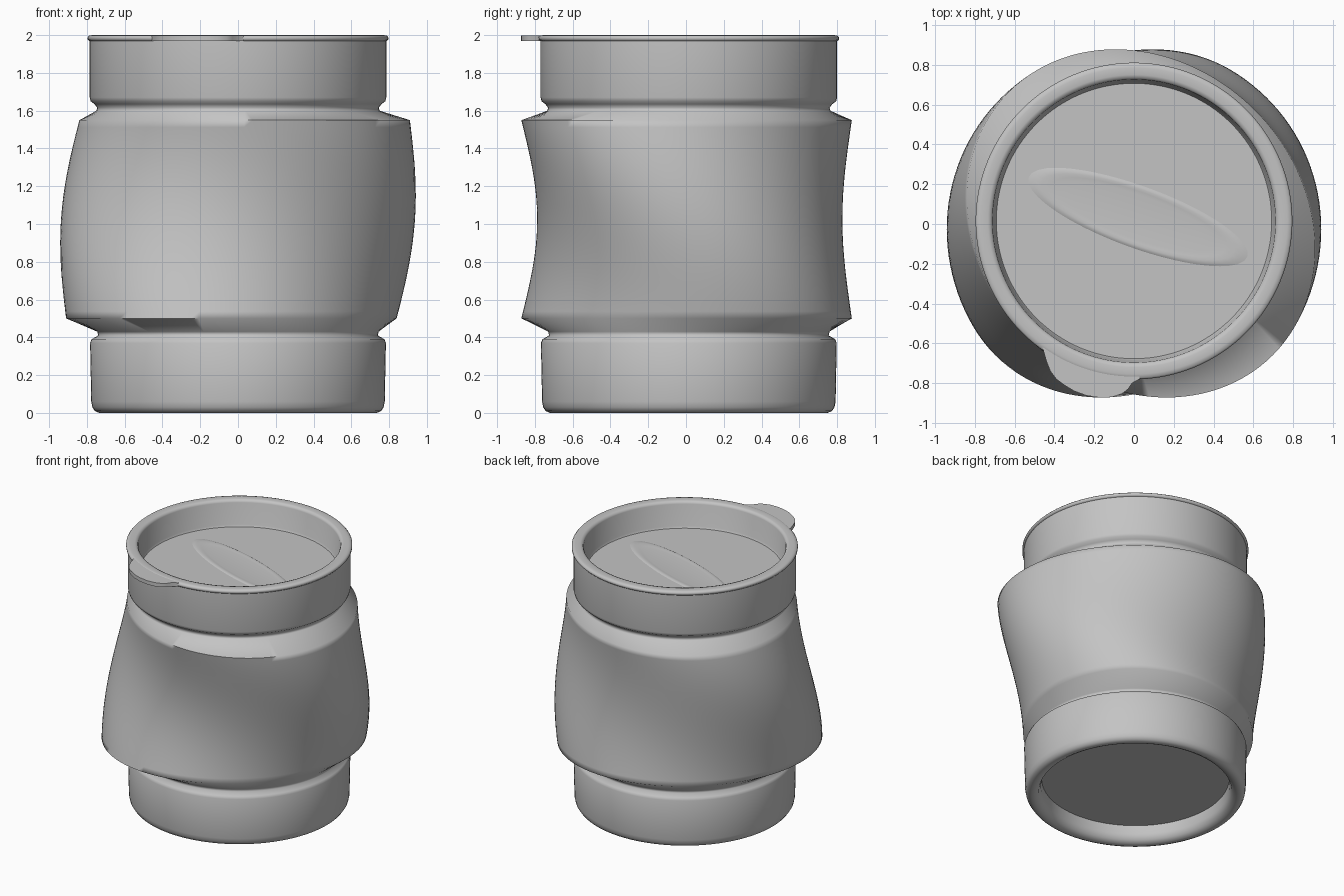
import bpy, bmesh
from math import sin, cos, pi, radians
from mathutils import Vector

cube = bpy.data.objects.get("Cube")
if cube:
    bpy.data.objects.remove(cube, do_unlink=True)

SEG = 128
AXIS_Y = 0.015

grey = bpy.data.materials.new("plain_grey")
grey.use_nodes = True
colour = (0.55, 0.55, 0.55, 1)
grey.diffuse_color = colour
grey.node_tree.nodes["Principled BSDF"].inputs["Base Color"].default_value = colour


def finish(name, bm, angle):
    """Turn a bmesh into a smooth shaded object."""
    bmesh.ops.recalc_face_normals(bm, faces=bm.faces)
    mesh = bpy.data.meshes.new(name)
    bm.to_mesh(mesh)
    bm.free()
    mesh.materials.append(grey)
    obj = bpy.data.objects.new(name, mesh)
    bpy.context.collection.objects.link(obj)
    bpy.ops.object.select_all(action='DESELECT')
    obj.select_set(True)
    bpy.context.view_layer.objects.active = obj
    bpy.ops.object.shade_smooth_by_angle(angle=radians(angle))


def ellipse(a, b, turn, centre):
    """Ring of points, evenly spaced by direction so that neighbours line up."""
    pts = []
    for i in range(SEG):
        t = 2 * pi * i / SEG
        u = t - turn
        r = a * b / ((b * cos(u)) ** 2 + (a * sin(u)) ** 2) ** 0.5
        pts.append(centre + Vector((r * cos(t), r * sin(t), 0)))
    return pts


def circles(profile):
    """Round rings from (radius, height) pairs."""
    return [ellipse(r, r, 0, Vector((0, AXIS_Y, z))) for r, z in profile]


def loft(name, rings, cap, angle):
    """Skin a stack of rings and close the ring with index cap."""
    bm = bmesh.new()
    loops = [[bm.verts.new(p) for p in ring] for ring in rings]
    for lo, hi in zip(loops, loops[1:]):
        for i in range(SEG):
            j = (i + 1) % SEG
            bm.faces.new((lo[i], lo[j], hi[j], hi[i]))
    bm.faces.new(loops[cap])
    finish(name, bm, angle)


# Jar, open at the top: recessed underside, foot, collar, twisted oval body, neck
foot = [(0.64, 0.125), (0.66, 0.125), (0.665, 0.06), (0.68, 0.02), (0.71, 0.004),
        (0.735, 0.0), (0.758, 0.01), (0.771, 0.03), (0.777, 0.06), (0.783, 0.37),
        (0.775, 0.39), (0.74, 0.41), (0.745, 0.43)]
neck = [(0.75, 1.6), (0.745, 1.615), (0.76, 1.635), (0.78, 1.65), (0.785, 1.67), (0.785, 1.97)]

body = []
LOW, HIGH, STEPS = 0.5, 1.55, 28
for k in range(STEPS + 1):
    f = k / STEPS
    centre = Vector((0.07 * (f - 0.5), AXIS_Y - 0.012 + 0.017 * sin(pi * f),
                     LOW + (HIGH - LOW) * f))
    body.append(ellipse(0.937, 0.808, radians(45 - 90 * f), centre))

loft("twisted_jar", circles(foot) + body + circles(neck), 0, 80)

# Lid: flat rim with a rounded edge, steep wall and deep centre panel
PANEL = 1.8
lid = [(0.78, 1.967), (0.787, 1.968), (0.796, 1.977), (0.796, 1.988), (0.788, 1.997),
       (0.77, 2.0), (0.735, 2.0), (0.718, 1.995), (0.711, 1.98), (0.7, PANEL + 0.015),
       (0.692, PANEL), (0.67, PANEL)]
loft("sunken_lid", circles(lid), -1, 50)

# Pull tab: rounded tongue that overlaps the rim
outline = [(-0.46, -0.62), (-0.44, -0.69), (-0.42, -0.74), (-0.39, -0.78), (-0.35, -0.81),
           (-0.3, -0.84), (-0.24, -0.862), (-0.17, -0.873), (-0.11, -0.87), (-0.06, -0.853),
           (-0.03, -0.83), (-0.01, -0.8), (0.03, -0.778), (0.02, -0.73), (-0.2, -0.71)]
bm = bmesh.new()
base = bm.faces.new([bm.verts.new((x, y, 1.969)) for x, y in outline])
top = bmesh.ops.extrude_face_region(bm, geom=[base])
for v in top["geom"]:
    if isinstance(v, bmesh.types.BMVert):
        v.co.z = 1.998
finish("pull_tab", bm, 35)

# Slim oval raised faintly from the lid panel, dished in the middle
oval = []
for scale, rise in [(1, 0), (0.95, 0.005), (0.88, 0.007), (0.8, 0.005), (0.7, 0.003)]:
    oval.append(ellipse(0.585 * scale, 0.155 * scale, radians(-20),
                        Vector((0.02, 0.035, PANEL + rise))))
loft("lid_oval", oval, -1, 60)
